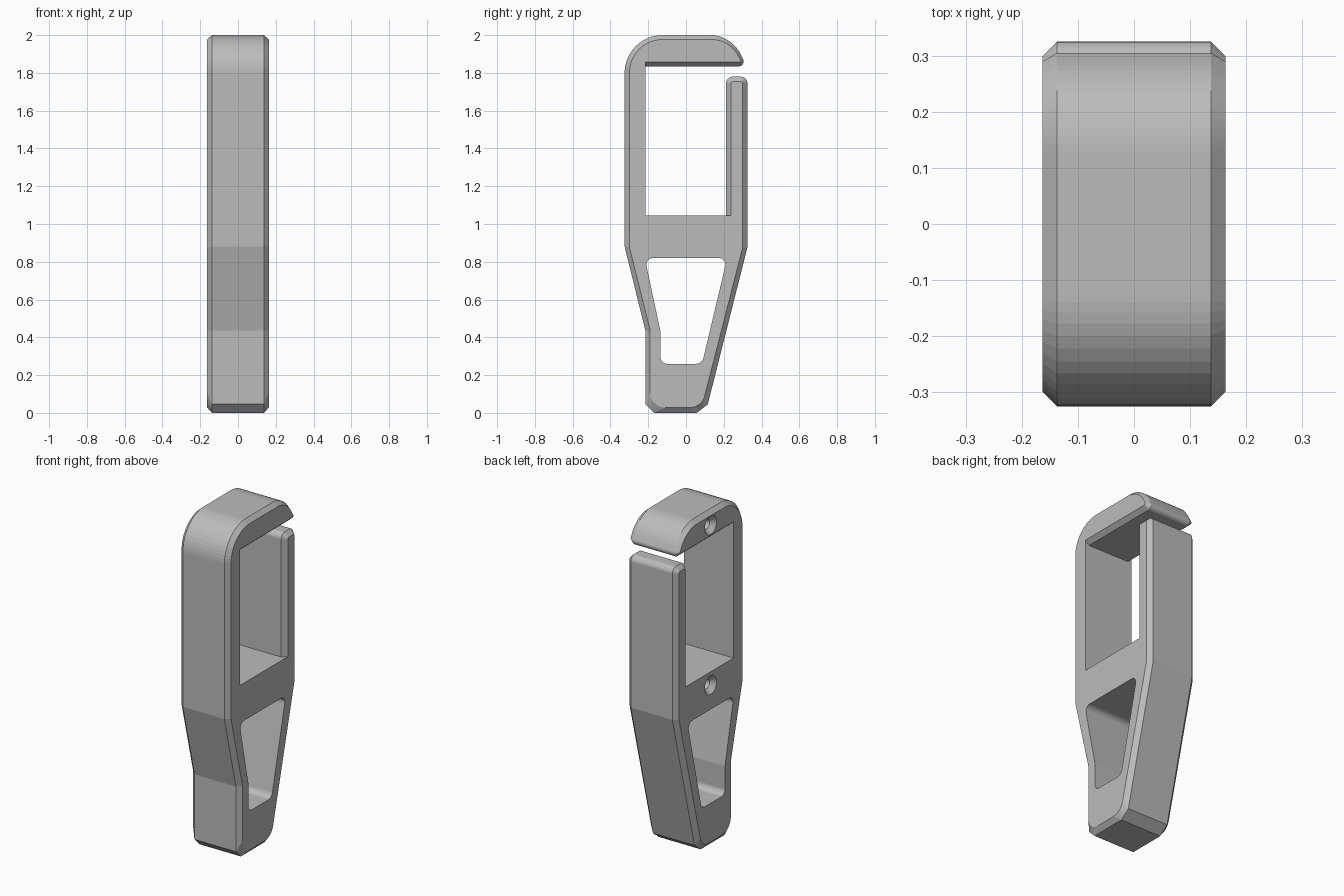
import bpy, bmesh, math
from mathutils import Vector

if "Cube" in bpy.data.objects:
    bpy.data.objects.remove(bpy.data.objects["Cube"])

grey = bpy.data.materials.new("plain grey")
grey.diffuse_color = (0.5, 0.5, 0.5, 1)
grey.use_nodes = True
grey.node_tree.nodes["Principled BSDF"].inputs["Base Color"].default_value = grey.diffuse_color


def outline(corners):
    """Closed (y, z) outline; corner = (y, z, radius, segments, flat chamfer?)."""
    pts, n = [], len(corners)
    for i, (y, z, r, seg, flat) in enumerate(corners):
        p = Vector((y, z))
        if r == 0:
            pts.append(p)
            continue
        a = (Vector(corners[i - 1][:2]) - p).normalized()
        b = (Vector(corners[(i + 1) % n][:2]) - p).normalized()
        half = a.angle(b) / 2
        t = r / math.tan(half)
        start, end = p + a * t, p + b * t
        centre = p + (a + b).normalized() * (r / math.sin(half))
        for k in range(seg + 1):
            q = start.lerp(end, k / seg)
            if not flat:
                q = centre + (q - centre).normalized() * r
            pts.append(q)
    return pts


def loft(name, rings):
    """Solid through matching rings of 3D points."""
    bm = bmesh.new()
    rows = [[bm.verts.new(p) for p in ring] for ring in rings]
    n = len(rows[0])
    for r0, r1 in zip(rows, rows[1:]):
        for i in range(n):
            j = (i + 1) % n
            bm.faces.new((r0[i], r0[j], r1[j], r1[i]))
    bm.faces.new(rows[0])
    bm.faces.new(rows[-1])
    bmesh.ops.recalc_face_normals(bm, faces=bm.faces[:])
    me = bpy.data.meshes.new(name)
    bm.to_mesh(me)
    bm.free()
    me.materials.append(grey)
    ob = bpy.data.objects.new(name, me)
    bpy.context.collection.objects.link(ob)
    return ob


def slab(x, pts):
    return [(x, p[0], p[1]) for p in pts]


# Hooked body: widest outline, and the narrower outline of the side faces
outer = outline([
    (-.215, 0, .046, 8, True), (-.215, .435, 0, 0, 0), (-.325, .88, 0, 0, 0),
    (-.325, 2, .2, 14, False), (.24, 2, .18, 12, False),
    (.32, 1.835, .025, 8, False), (-.215, 1.835, 0, 0, 0),
    (-.215, 1.045, 0, 0, 0), (.212, 1.045, 0, 0, 0),
    (.212, 1.78, .035, 6, False), (.325, 1.78, .035, 6, False),
    (.325, .875, 0, 0, 0), (.104, 0, .06, 8, True)])
inner = outline([
    (-.19, .028, .08, 8, False), (-.19, .438, 0, 0, 0), (-.299, .876, 0, 0, 0),
    (-.299, 1.977, .175, 14, False), (.228, 1.977, .16, 12, False),
    (.295, 1.858, .008, 8, False), (-.215, 1.858, 0, 0, 0),
    (-.215, 1.045, 0, 0, 0), (.239, 1.045, 0, 0, 0),
    (.239, 1.755, .01, 6, False), (.299, 1.755, .01, 6, False),
    (.299, .872, 0, 0, 0), (.083, .028, .08, 8, False)])
body = loft("hooked_body", [slab(-.163, inner), slab(-.137, outer),
                            slab(.137, outer), slab(.163, inner)])

# Tapered window cutter through the lower body
window = outline([
    (-.218, .82, .035, 8, False), (.218, .82, .035, 8, False),
    (.085, .26, .04, 8, False), (-.135, .26, .035, 8, False),
    (-.135, .43, 0, 0, 0)])
cutters = [loft("window_cutter", [slab(-.3, window), slab(.3, window)])]

# Countersunk blind screw hole cutters on the left side
for z in (1.92, .965):
    rings = []
    for x, r in ((-.19, .056), (-.163, .056), (-.135, .03), (-.03, .03)):
        rings.append([(x, r * math.cos(a), z + r * math.sin(a))
                      for a in (math.tau * k / 24 for k in range(24))])
    cutters.append(loft("screw_hole_cutter", rings))

for c in cutters:
    mod = body.modifiers.new(c.name, 'BOOLEAN')
    mod.operation = 'DIFFERENCE'
    mod.solver = 'EXACT'
    mod.object = c

# Bake the cuts, then drop the cutters
bpy.context.view_layer.update()
cut_mesh = bpy.data.meshes.new_from_object(
    body.evaluated_get(bpy.context.evaluated_depsgraph_get()))
body.modifiers.clear()
body.data = cut_mesh
for c in cutters:
    bpy.data.objects.remove(c)
